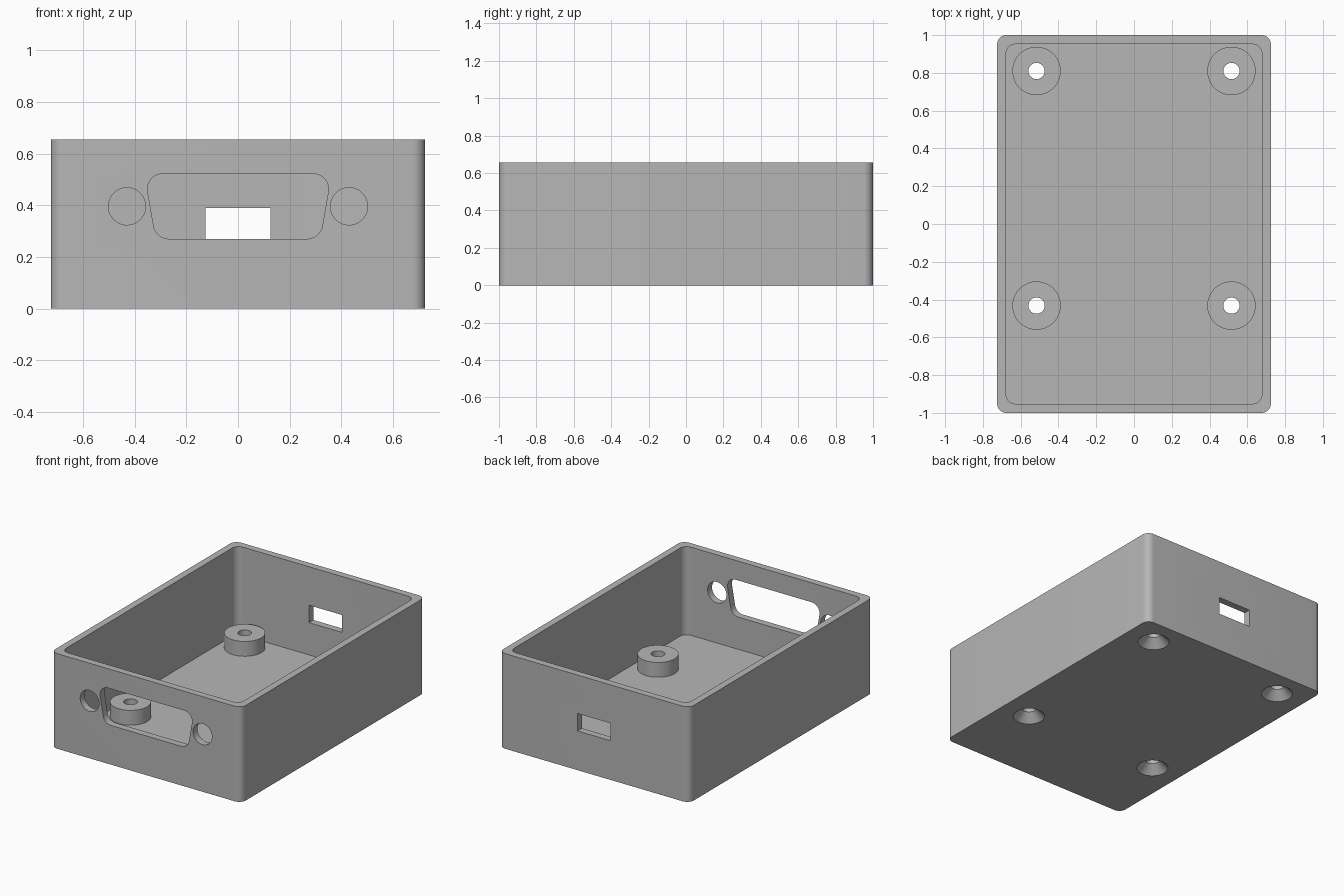
import bpy, bmesh, math
from mathutils import Vector, Matrix

if "Cube" in bpy.data.objects:
    bpy.data.objects.remove(bpy.data.objects["Cube"], do_unlink=True)

HALF_W, HALF_L, HEIGHT, WALL = 0.725, 1.0, 0.655, 0.048
BOSS_TOP, PORT_Z = 0.15, 0.396
SCREWS = [(sx * 0.516, y) for sx in (-1, 1) for y in (0.81, -0.432)]

grey = bpy.data.materials.new("plastic_grey")
grey.use_nodes = True
colour = (0.47, 0.47, 0.47, 1)
grey.diffuse_color = colour
grey.node_tree.nodes["Principled BSDF"].inputs["Base Color"].default_value = colour


def rounded(corners, radius, steps=10):
    """Round the corners of a counter-clockwise convex outline."""
    out = []
    for i, c in enumerate(corners):
        p = Vector(c)
        a = (Vector(corners[i - 1]) - p).normalized()
        b = (Vector(corners[(i + 1) % len(corners)]) - p).normalized()
        half = a.angle(b) / 2
        centre = p + (a + b).normalized() * radius / math.sin(half)
        start = p + a * radius / math.tan(half) - centre
        sweep = math.pi - 2 * half
        for k in range(steps + 1):
            out.append(centre + Matrix.Rotation(sweep * k / steps, 2) @ start)
    return out


def rectangle(w, h):
    return [(-w, -h), (w, -h), (w, h), (-w, h)]


def circle(radius, n=64):
    return [Vector((radius * math.cos(t), radius * math.sin(t)))
            for t in (2 * math.pi * k / n for k in range(n))]


def loft(name, rings):
    """Skin a stack of (outline, height) rings and cap both ends."""
    bm = bmesh.new()
    loops = [[bm.verts.new((p[0], p[1], z)) for p in ring] for ring, z in rings]
    for low, high in zip(loops, loops[1:]):
        n = len(low)
        for i in range(n):
            j = (i + 1) % n
            bm.faces.new((low[i], low[j], high[j], high[i]))
    bm.faces.new(loops[0][::-1])
    bm.faces.new(loops[-1])
    bmesh.ops.recalc_face_normals(bm, faces=bm.faces)
    mesh = bpy.data.meshes.new(name)
    bm.to_mesh(mesh)
    bm.free()
    mesh.materials.append(grey)
    obj = bpy.data.objects.new(name, mesh)
    bpy.context.collection.objects.link(obj)
    return obj


def combine(tool, operation):
    """Apply a boolean to the enclosure and discard the tool."""
    mod = body.modifiers.new("bool", "BOOLEAN")
    mod.operation, mod.object, mod.solver = operation, tool, "EXACT"
    bpy.context.view_layer.objects.active = body
    bpy.ops.object.modifier_apply(modifier=mod.name)
    bpy.data.objects.remove(tool, do_unlink=True)


def cut_wall(name, outline, x, y):
    """Cut an outline, drawn in x and z, through a wall at depth y."""
    tool = loft(name, [(outline, -0.1), (outline, 0.1)])
    tool.matrix_world = (Matrix.Translation((x, y, PORT_Z))
                         @ Matrix.Rotation(math.pi / 2, 4, "X"))
    bpy.context.view_layer.update()
    combine(tool, "DIFFERENCE")


# Open tray with rounded vertical corners
outer = rounded(rectangle(HALF_W, HALF_L), 0.05)
inner = rounded(rectangle(HALF_W - WALL, HALF_L - WALL), 0.05)
body = loft("enclosure", [(outer, 0), (outer, HEIGHT)])
combine(loft("cavity", [(inner, WALL), (inner, HEIGHT + 0.1)]), "DIFFERENCE")

# Screw bosses with countersunk through holes
for x, y in SCREWS:
    boss = loft("boss", [(circle(0.128), WALL / 2), (circle(0.128), BOSS_TOP)])
    screw = loft("screw", [(circle(0.11), -0.01), (circle(0.043), 0.057),
                           (circle(0.043), BOSS_TOP + 0.1)])
    for tool in (boss, screw):
        tool.location = (x, y, 0)
    bpy.context.view_layer.update()
    combine(boss, "UNION")
    combine(screw, "DIFFERENCE")

# Front connector opening and its two fastener holes
socket = rounded([(-0.318, -0.126), (0.318, -0.126), (0.362, 0.126), (-0.362, 0.126)], 0.06)
cut_wall("socket_cut", socket, 0, -HALF_L)
for side in (-1, 1):
    cut_wall("fastener_cut", circle(0.072), side * 0.43, -HALF_L)

# Back cable slot, level with the lower edge of the connector
slot = [(-0.126, -0.126), (0.126, -0.126), (0.126, -0.006), (-0.126, -0.006)]
cut_wall("slot_cut", slot, 0, HALF_L)

# Smooth the round surfaces and keep the edges crisp
bpy.ops.object.select_all(action="DESELECT")
body.select_set(True)
bpy.context.view_layer.objects.active = body
bpy.ops.object.shade_smooth_by_angle(angle=math.radians(30))
